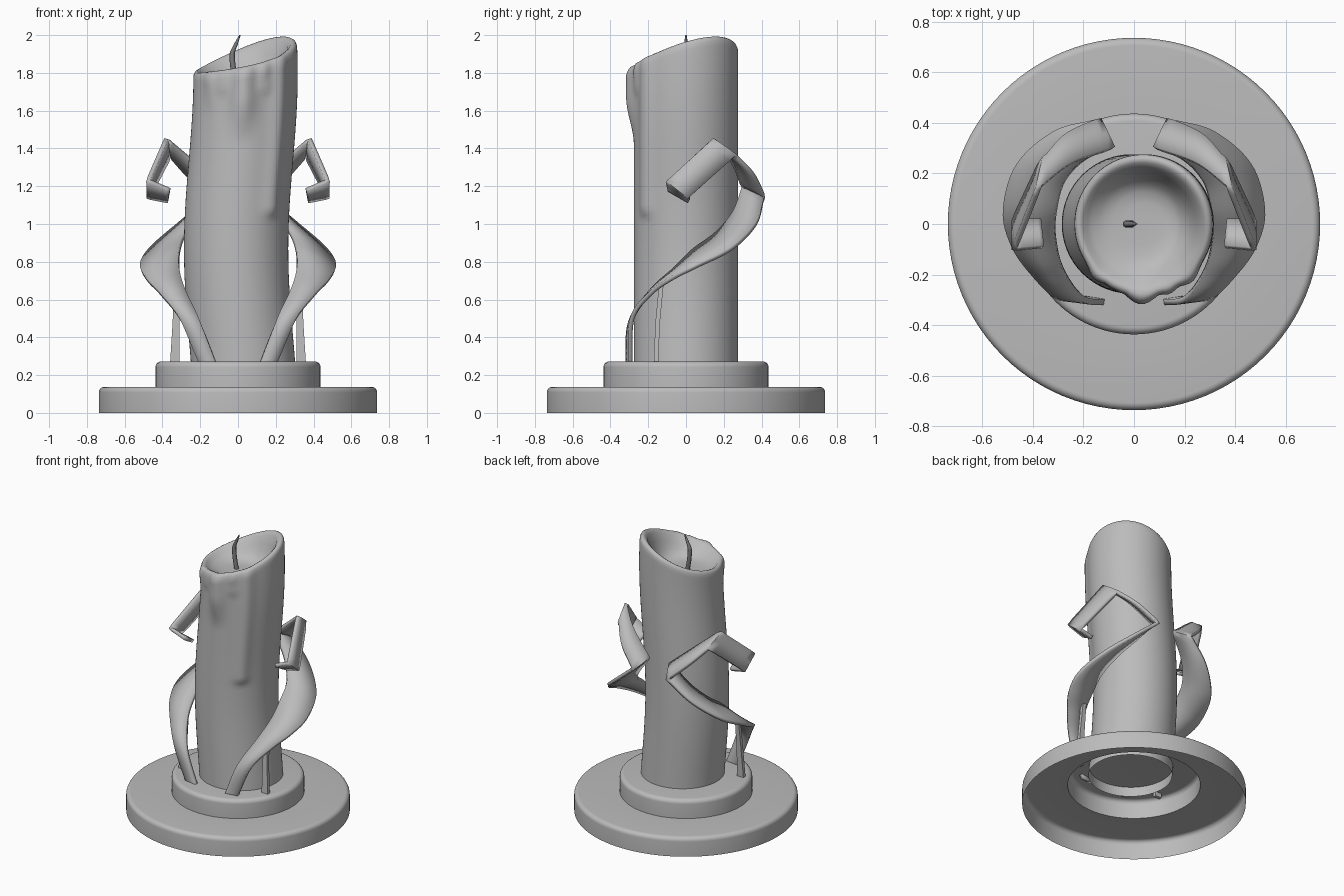
import bpy, bmesh, math
from mathutils import Vector

if "Cube" in bpy.data.objects:
    bpy.data.objects.remove(bpy.data.objects["Cube"], do_unlink=True)


def material(name, value):
    m = bpy.data.materials.new(name)
    m.use_nodes = True
    m.diffuse_color = (value, value, value, 1)
    m.node_tree.nodes["Principled BSDF"].inputs["Base Color"].default_value = (value, value, value, 1)
    return m


GREY = material("plain grey", 0.5)
DARK = material("dark wick grey", 0.2)


def finish(name, bm, mat=GREY, angle=35):
    bmesh.ops.recalc_face_normals(bm, faces=bm.faces)
    me = bpy.data.meshes.new(name)
    bm.to_mesh(me)
    bm.free()
    ob = bpy.data.objects.new(name, me)
    bpy.context.collection.objects.link(ob)
    me.materials.append(mat)
    bpy.ops.object.select_all(action='DESELECT')
    ob.select_set(True)
    bpy.context.view_layer.objects.active = ob
    bpy.ops.object.shade_smooth_by_angle(angle=math.radians(angle))
    return ob


def bridge(bm, rows, closed=True):
    """Join equal-length rows of points with quads."""
    rows = [[bm.verts.new(p) for p in row] for row in rows]
    n = len(rows[0])
    for a, b in zip(rows, rows[1:]):
        for i in range(n if closed else n - 1):
            j = (i + 1) % n
            bm.faces.new((a[i], a[j], b[j], b[i]))
    return rows


def smooth_path(pts, steps=8):
    """Catmull-Rom path through the points."""
    pts = [Vector(p) for p in pts]
    ext = [2 * pts[0] - pts[1]] + pts + [2 * pts[-1] - pts[-2]]
    out = []
    for a, b, c, d in zip(ext, ext[1:], ext[2:], ext[3:]):
        for k in range(steps):
            t = k / steps
            out.append(0.5 * (2 * b + (c - a) * t + (2 * a - 5 * b + 4 * c - d) * t * t
                              + (3 * b - a - 3 * c + d) * t ** 3))
    return out + [pts[-1]]


# Stand: two hollow stepped discs with rounded upper edges
def rounded_edge(radius, top, r=0.03):
    return [(radius - r + r * math.cos(a), top - r + r * math.sin(a))
            for a in (math.pi / 2 * k / 6 for k in range(7))]


def ring(r, z, n=96):
    return [(r * math.cos(math.tau * i / n), r * math.sin(math.tau * i / n), z) for i in range(n)]


profile = [(0.737, 0)] + rounded_edge(0.737, 0.138) + [(0.437, 0.138)] + rounded_edge(0.437, 0.272)
bm = bmesh.new()
rows = bridge(bm, [ring(r, z) for r, z in profile])
bm.faces.new(rows[-1])
finish("stepped_stand", bm)

# Candle: gently bent column, slanted rim, melted bowl and wax drips
SEG, ROWS, RADIUS = 96, 64, 0.276
DRIPS = [(-132, 9, 1.56, 0.020), (-92, 12, 1.42, 0.042),
         (-70, 8, 1.62, 0.022), (-50, 10, 1.02, 0.022)]


def centre_x(z):
    return 0.015 - 0.025 * math.cos(math.tau * (z - 0.87) / 1.85)


def rim_height(a):
    return 1.887 + 0.078 * math.cos(a) + 0.052 * math.sin(a) + 0.012 * math.sin(2 * a)


def step(x):
    x = min(max(x, 0), 1)
    return x * x * (3 - 2 * x)


def drip(a, z):
    deg = (math.degrees(a) + 180) % 360 - 180
    front = math.exp(-((deg + 90) / 42) ** 4)
    best = 0.012 * front * step((z - 1.66) / 0.06)
    for ang, width, low, amp in DRIPS:
        across = math.exp(-((deg - ang) / width) ** 2)
        best = max(best, amp * across * step((z - low) / (0.06 if low < 1.1 else 0.25)))
    return best


def candle_point(a, r, z):
    return (centre_x(z) + r * math.cos(a), r * math.sin(a), z)


angles = [math.tau * i / SEG for i in range(SEG)]
rows = []
for k in range(ROWS + 1):
    row = []
    for a in angles:
        z = 0.2 + (rim_height(a) - 0.045 - 0.2) * k / ROWS
        row.append(candle_point(a, RADIUS + drip(a, z), z))
    rows.append(row)
LIP = [(0.995, -0.02), (0.97, -0.005), (0.93, 0), (0.88, -0.006), (0.82, -0.025)]
for scale, dz in LIP:
    rows.append([candle_point(a, RADIUS * scale + drip(a, rim_height(a) - 0.05) * (scale - 0.8) * 4,
                              rim_height(a) + dz) for a in angles])
for scale, mix in [(0.74, 0.3), (0.66, 0.6), (0.57, 0.82), (0.46, 0.95), (0.3, 1), (0.1, 1)]:
    rows.append([candle_point(a, RADIUS * scale, (rim_height(a) - 0.025) * (1 - mix) + 1.75 * mix)
                 for a in angles])
bm = bmesh.new()
rows = bridge(bm, rows)
bm.faces.new(rows[-1])
finish("melted_candle", bm, angle=60)

# Wick: tapered bent cord
path = smooth_path([(-0.01, 0, 1.74), (-0.025, 0, 1.82), (-0.03, 0, 1.9), (-0.012, 0, 1.95), (0.01, 0, 2.0)], 5)
bm = bmesh.new()
rows = []
for i, p in enumerate(path):
    r = 0.015 * (1 - 0.75 * (i / (len(path) - 1)) ** 3)
    rows.append([p + Vector((x, y, 0)) * r for x, y, z in ring(1, 0, 10)])
rows = bridge(bm, rows)
bm.faces.new(rows[-1])
finish("wick", bm, DARK, 60)

# Ribbon: outer and inner edge of each stretch between the sharp bends
STRETCHES = [
    ([(.20, -.295, .25), (.31, -.285, .50), (.41, -.19, .63), (.485, -.08, .71), (.515, .06, .78),
      (.46, .24, .87), (.31, .37, 1.0), (.14, .415, 1.14)],
     [(.11, -.31, .25), (.20, -.295, .48), (.28, -.18, .65), (.31, -.06, .76), (.31, .04, .86),
      (.28, .16, .95), (.20, .25, 1.06), (.085, .30, 1.20)]),
    ([(.14, .415, 1.14), (.27, .355, 1.26), (.36, .26, 1.36)],
     [(.085, .30, 1.20), (.25, .24, 1.34), (.38, .14, 1.45)]),
    ([(.36, .26, 1.36), (.475, .015, 1.14)], [(.38, .14, 1.45), (.475, -.10, 1.23)]),
    ([(.475, .015, 1.14), (.37, .015, 1.12)], [(.475, -.10, 1.23), (.36, -.09, 1.18)]),
]


def build_ribbon(side, label):
    flip = Vector((side, 1, 1))
    rows = []
    for outer, inner in STRETCHES:
        pairs = list(zip(smooth_path(outer), smooth_path(inner)))
        rows += pairs[1:] if rows else pairs
    bm = bmesh.new()
    bridge(bm, [[o * flip, (o + i) / 2 * flip, i * flip] for o, i in rows], closed=False)
    ob = finish(label + "_ribbon", bm)
    solid = ob.modifiers.new("thickness", 'SOLIDIFY')
    solid.thickness = 0.024
    solid.offset = 0

    # Slim prong that carries the ribbon
    bm = bmesh.new()
    rows = []
    for z, x, y, w in [(0.24, 0.335, -0.16, 0.026), (0.48, 0.328, -0.15, 0.018), (0.69, 0.325, -0.13, 0.014)]:
        rows.append([(side * (x + sx * w), y + sy * 0.012, z)
                     for sx, sy in ((-1, -1), (1, -1), (1, 1), (-1, 1))])
    rows = bridge(bm, rows)
    bm.faces.new(rows[0])
    bm.faces.new(rows[-1])
    finish(label + "_prong", bm)


build_ribbon(1, "left")
build_ribbon(-1, "right")
